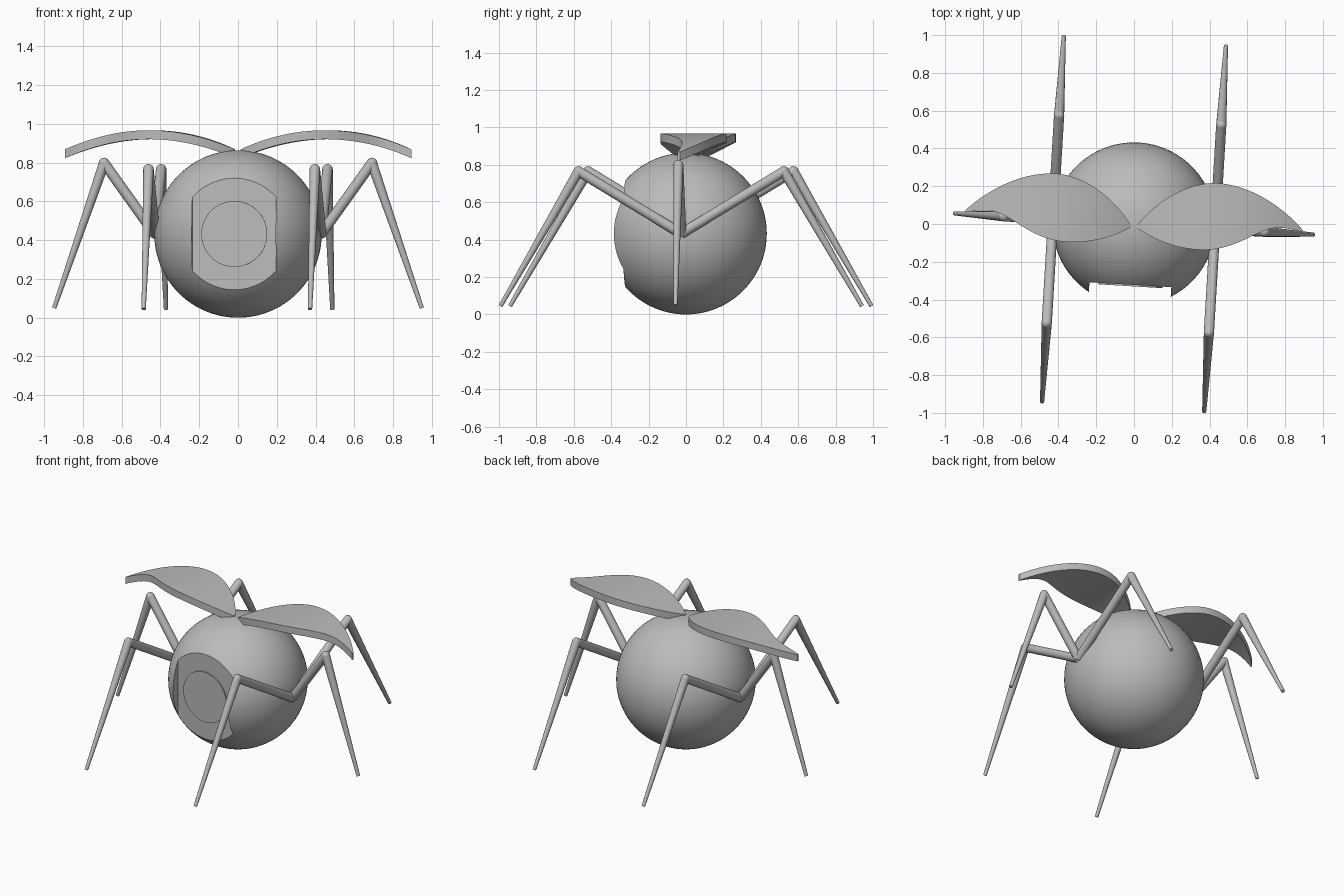
import bpy, bmesh, math
from mathutils import Vector, Matrix
from mathutils.geometry import interpolate_bezier

cube = bpy.data.objects.get("Cube")
if cube:
    bpy.data.objects.remove(cube, do_unlink=True)

grey = bpy.data.materials.new("plain grey")
grey.use_nodes = True
GREY = (0.5, 0.5, 0.5, 1)
grey.diffuse_color = GREY
grey.node_tree.nodes["Principled BSDF"].inputs["Base Color"].default_value = GREY

TURN = Matrix.Rotation(math.radians(-3.4), 4, 'Z')   # the whole body is turned a little
R = 0.432                                            # body radius


def add(name, bm, angle=35):
    bmesh.ops.recalc_face_normals(bm, faces=bm.faces)
    bm.transform(TURN)
    mesh = bpy.data.meshes.new(name)
    bm.to_mesh(mesh)
    bm.free()
    mesh.materials.append(grey)
    ob = bpy.data.objects.new(name, mesh)
    bpy.context.collection.objects.link(ob)
    bpy.ops.object.select_all(action='DESELECT')
    ob.select_set(True)
    bpy.context.view_layer.objects.active = ob
    bpy.ops.object.shade_smooth_by_angle(angle=math.radians(angle))
    return ob


def rod(bm, a, b, r1, r2):
    a, b = Vector(a), Vector(b)
    rot = (b - a).to_track_quat('Z', 'Y').to_matrix().to_4x4()
    bmesh.ops.create_cone(bm, cap_ends=True, segments=24, radius1=r1, radius2=r2,
                          depth=(b - a).length,
                          matrix=Matrix.Translation((a + b) / 2) @ rot)


# Slot cutter for the front of the body
bm = bmesh.new()
bmesh.ops.create_cube(bm, size=1, matrix=Matrix.Translation((0, -0.522, R))
                      @ Matrix.Diagonal((0.434, 0.4, 1.2, 1)))
cutter = add("slot_cutter", bm)
cutter.hide_render = True
cutter.hide_viewport = True

# Round body with the slot cut out
bm = bmesh.new()
bmesh.ops.create_uvsphere(bm, u_segments=96, v_segments=48, radius=R,
                          matrix=Matrix.Translation((0, 0, R)))
body = add("body", bm)
cut = body.modifiers.new("slot", 'BOOLEAN')
cut.operation = 'DIFFERENCE'
cut.solver = 'EXACT'
cut.object = cutter
bpy.ops.object.modifier_apply(modifier=cut.name)
bpy.data.objects.remove(cutter, do_unlink=True)
bpy.ops.object.shade_smooth_by_angle(angle=math.radians(25))

# Thin round lens on the slot floor
bm = bmesh.new()
rod(bm, (0, -0.315, R), (0, -0.33, R), 0.17, 0.17)
bm.free()
bm = bmesh.new()
bmesh.ops.create_cone(bm, cap_ends=True, segments=64, radius1=0.17, radius2=0.17, depth=0.014,
                      matrix=Matrix.Translation((0, -0.323, R)) @ Matrix.Rotation(math.pi / 2, 4, 'X'))
add("lens", bm)

# Legs: three per side, sharing one hip
THICK, TIP = 0.027, 0.011
for side, s in (("left", 1), ("right", -1)):
    hip = (0.43 * s, 0, R)
    for place, knee, foot in (
            ("front", (0.43 * s, -0.55, 0.765), (0.43 * s, -0.968, 0.045)),
            ("middle", (0.692 * s, 0, 0.798), (0.95 * s, 0, 0.05)),
            ("back", (0.43 * s, 0.55, 0.765), (0.43 * s, 0.968, 0.045))):
        bm = bmesh.new()
        rod(bm, hip, knee, THICK, THICK)
        rod(bm, knee, foot, THICK, TIP)
        bmesh.ops.create_uvsphere(bm, u_segments=24, v_segments=12, radius=THICK + 0.0005,
                                  matrix=Matrix.Translation(knee))
        add(f"{place}_{side}_leg", bm)


# Wings: leaf outline bent over an arc, with a constant thickness
def edge(points, steps=24):
    path = []
    for i in range(0, len(points) - 1, 3):
        p = [Vector((x, y, 0)) for x, y in points[i:i + 4]]
        path += interpolate_bezier(*p, steps)
    return path


def at(path, x):
    for a, b in zip(path, path[1:]):
        if a.x <= x <= b.x and b.x > a.x:
            return a.y + (b.y - a.y) * (x - a.x) / (b.x - a.x)
    return path[-1].y


BASE, END = 0.015, 0.895
rear = edge([(BASE, -0.01), (0.1, 0.12), (0.27, 0.242), (0.43, 0.242),
             (0.62, 0.242), (0.8, 0.12), (END, 0.02)])
fore = edge([(BASE, -0.018), (0.08, -0.06), (0.2, -0.116), (0.35, -0.116),
             (0.55, -0.116), (0.65, 0.018), (0.76, 0.025),
             (0.81, 0.028), (0.85, 0.02), (END, 0.008)])


def arc(x):
    return 0.967 - 0.105 * ((x - 0.455) / 0.455) ** 2


for side, s in (("left", 1), ("right", -1)):
    bm = bmesh.new()
    rows = []
    N = 48
    for i in range(N + 1):
        x = BASE + (END - BASE) * (1 - math.cos(math.pi * i / N)) / 2
        rows.append([bm.verts.new((x * s, y, arc(x) - d))
                     for y, d in ((at(fore, x), 0), (at(rear, x), 0),
                                  (at(rear, x), 0.046), (at(fore, x), 0.046))])
    for a, b in zip(rows, rows[1:]):
        for k in range(4):
            j = (k + 1) % 4
            bm.faces.new((a[k], a[j], b[j], b[k]))
    bm.faces.new(rows[0])
    bm.faces.new(rows[-1])
    add(f"{side}_wing", bm)
